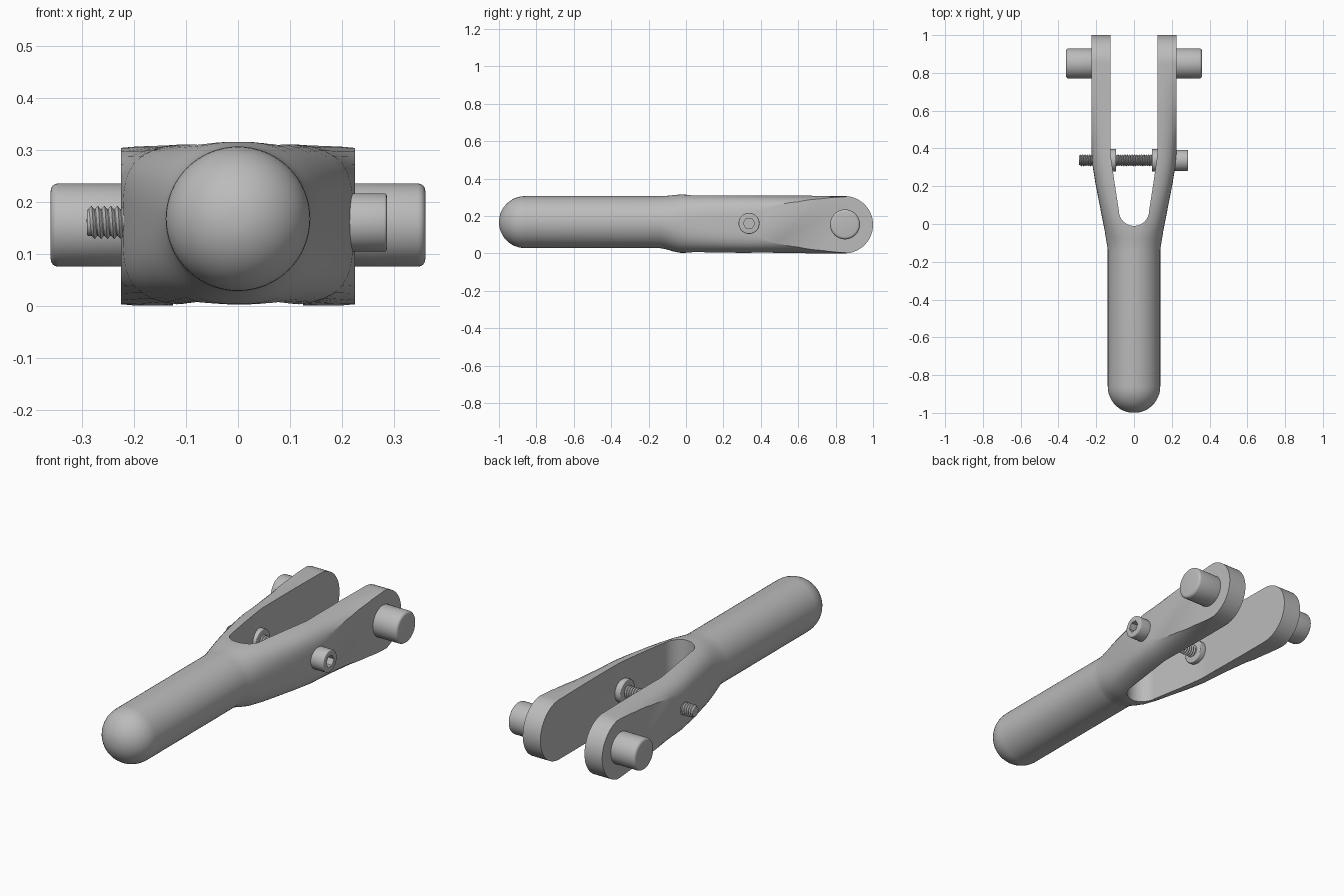
import bpy, bmesh, math
from mathutils import Matrix

cube = bpy.data.objects.get("Cube")
if cube:
    bpy.data.objects.remove(cube, do_unlink=True)

# One steel colour for everything
steel = bpy.data.materials.new("grey steel")
steel.use_nodes = True
steel.diffuse_color = (0.5, 0.5, 0.5, 1)
bsdf = next(n for n in steel.node_tree.nodes if n.type == 'BSDF_PRINCIPLED')
bsdf.inputs["Base Color"].default_value = (0.5, 0.5, 0.5, 1)


def make(name, bm):
    bmesh.ops.recalc_face_normals(bm, faces=bm.faces[:])
    mesh = bpy.data.meshes.new(name)
    bm.to_mesh(mesh)
    bm.free()
    mesh.materials.append(steel)
    ob = bpy.data.objects.new(name, mesh)
    bpy.context.collection.objects.link(ob)
    return ob


def activate(ob):
    bpy.ops.object.select_all(action='DESELECT')
    ob.select_set(True)
    bpy.context.view_layer.objects.active = ob


def smooth(ob, degrees=30):
    activate(ob)
    bpy.ops.object.shade_smooth_by_angle(angle=math.radians(degrees))


def boolean(ob, cutter, operation):
    cutter.hide_render = True
    mod = ob.modifiers.new(operation, 'BOOLEAN')
    mod.operation, mod.object, mod.solver = operation, cutter, 'EXACT'
    activate(ob)
    bpy.ops.object.modifier_apply(modifier=mod.name)
    bpy.data.objects.remove(cutter, do_unlink=True)


def loft(name, rings):
    """Closed skin through rings that have equal point counts."""
    bm = bmesh.new()
    loops = [[bm.verts.new(p) for p in ring] for ring in rings]
    for a, b in zip(loops, loops[1:]):
        for i in range(len(a)):
            j = (i + 1) % len(a)
            bm.faces.new((a[i], a[j], b[j], b[i]))
    bm.faces.new(loops[0])
    bm.faces.new(loops[-1])
    return make(name, bm)


def section(y, w, h, cz, n, count=64):
    """Cross-section running from a circle (n = 2) to a rounded box."""
    ring = []
    for i in range(count):
        a = math.tau * i / count
        c, s = math.cos(a), math.sin(a)
        r = (abs(c) ** n + abs(s) ** n) ** (-1 / n)
        ring.append((w * r * c, y, cz + h * r * s))
    return ring


def rod(name, x0, x1, radius, y, z, bevel=0.0, sides=48):
    """Cylinder along x with softened rims."""
    bm = bmesh.new()
    mat = Matrix.Translation(((x0 + x1) / 2, y, z)) @ Matrix.Rotation(math.pi / 2, 4, 'Y')
    bmesh.ops.create_cone(bm, cap_ends=True, segments=sides, radius1=radius,
                          radius2=radius, depth=x1 - x0, matrix=mat)
    if bevel:
        rims = [e for e in bm.edges if abs(e.verts[0].co.x - e.verts[1].co.x) < 1e-5]
        bmesh.ops.bevel(bm, geom=rims, offset=bevel, segments=4, profile=0.5,
                        affect='EDGES')
    return make(name, bm)


# Handle and fork: domed end, round grip, flared shoulder, widening arms
R, GRIP_Z = 0.139, 0.167
rings = []
for i in range(1, 13):
    a = math.pi / 2 * i / 12
    r = R * math.sin(a)
    rings.append(section(-1 + R * (1 - math.cos(a)), r, r, GRIP_Z, 2))
for station in ((-0.14, R, R, GRIP_Z, 2),
                (-0.11, 0.143, 0.142, 0.165, 2.05),
                (-0.07, 0.150, 0.150, 0.161, 2.2),
                (-0.03, 0.156, 0.156, 0.159, 2.45),
                (0.03, 0.168, 0.157, 0.158, 2.8),
                (0.12, 0.186, 0.157, 0.158, 3.2),
                (0.22, 0.205, 0.157, 0.157, 3.6),
                (0.32, 0.221, 0.157, 0.156, 3.9),
                (0.40, 0.227, 0.156, 0.156, 4),
                (0.45, 0.232, 0.156, 0.156, 4),
                (0.60, 0.253, 0.156, 0.155, 4),
                (0.74, 0.290, 0.157, 0.154, 4),
                (0.85, 0.350, 0.157, 0.153, 4),
                (1.05, 0.400, 0.157, 0.153, 4)):
    rings.append(section(*station))
body = loft("handle_fork", rings)

# Flat outer cheeks and rounded arm tips
TIP = 0.153
side = [(-1.2, -0.1), (-0.2, 0)]
for i in range(33):
    a = -math.pi / 2 + math.pi * i / 32
    side.append((1 - TIP + TIP * math.cos(a), TIP + TIP * math.sin(a)))
side += [(0, 0.316), (-1.2, 0.42)]
envelope = loft("envelope_cutter", [[(x, y, z) for y, z in side] for x in (-0.225, 0.225)])
boolean(body, envelope, 'INTERSECT')

# Slot between the arms
plan = [(0.125, 1.2), (0.125, 0.38), (0.119, 0.33), (0.1, 0.2)]
for i in range(25):
    a = math.pi * i / 24
    plan.append((0.08 * math.cos(a), 0.07 - 0.08 * math.sin(a)))
plan += [(-x, y) for x, y in plan[3::-1]]
slot = loft("slot_cutter", [[(x, y, z) for x, y in plan] for z in (-0.2, 0.6)])
boolean(body, slot, 'DIFFERENCE')
smooth(body)

# Pivot pins and inner collars on both arms
BOLT_Y, BOLT_Z = 0.337, 0.16
for label, s in (("left", 1), ("right", -1)):
    x0, x1 = sorted((s * 0.2, s * 0.36))
    smooth(rod(label + "_pivot_pin", x0, x1, 0.08, 0.85, 0.155, 0.014))
    x0, x1 = sorted((s * 0.095, s * 0.135))
    smooth(rod(label + "_collar", x0, x1, 0.06, BOLT_Y, BOLT_Z, 0.004))

# Bolt head with hexagonal socket
head = rod("bolt_head", 0.205, 0.286, 0.056, BOLT_Y, BOLT_Z, 0.005)
boolean(head, rod("socket_cutter", 0.25, 0.32, 0.031, BOLT_Y, BOLT_Z, sides=6), 'DIFFERENCE')
smooth(head)

# Bolt shank with a helical thread: crest and root rings sheared by one pitch
PITCH, SEG, START = 0.0125, 24, -0.285
turns = int((0.21 - START) / PITCH)
bm = bmesh.new()
grid = []
for i in range(2 * turns + 1):
    row = []
    for j in range(SEG):
        a = math.tau * j / SEG
        r = 0.032 if i % 2 else 0.025
        x = START + PITCH * (i / 2 + j / SEG - 0.5)
        row.append(bm.verts.new((x, BOLT_Y + r * math.cos(a), BOLT_Z + r * math.sin(a))))
    grid.append(row)
for i in range(2 * turns):
    for j in range(SEG):
        if j < SEG - 1:
            bm.faces.new((grid[i][j], grid[i][j + 1], grid[i + 1][j + 1], grid[i + 1][j]))
        elif i + 3 <= 2 * turns:
            bm.faces.new((grid[i][j], grid[i + 2][0], grid[i + 3][0], grid[i + 1][j]))
smooth(make("bolt_thread", bm))
smooth(rod("bolt_core", -0.29, 0.21, 0.026, BOLT_Y, BOLT_Z, 0.003, SEG))
